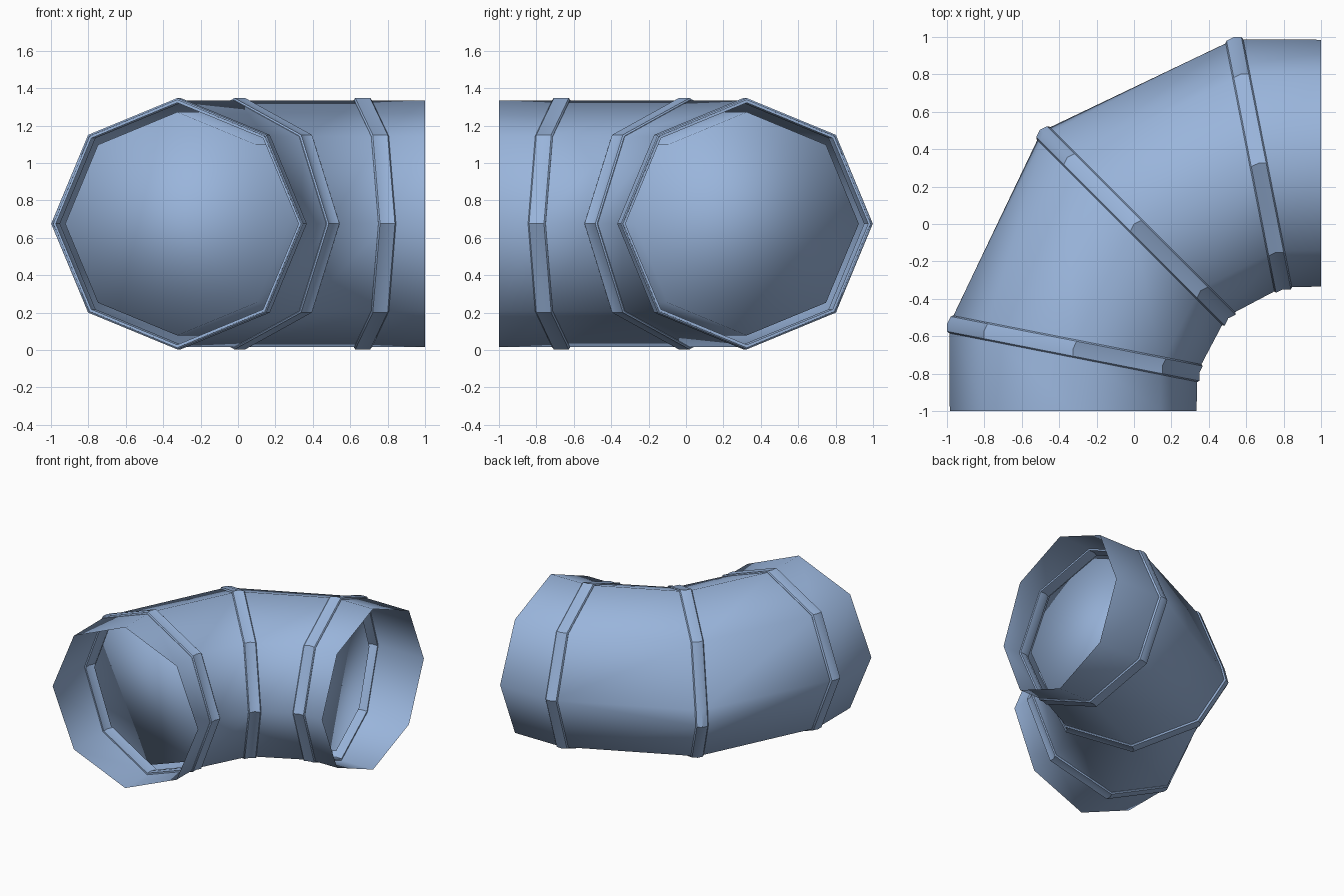
import bpy, bmesh
from math import pi, cos, sin, radians
from mathutils import Vector

cube = bpy.data.objects.get("Cube")
if cube:
    bpy.data.objects.remove(cube, do_unlink=True)

# One painted-metal colour
metal = bpy.data.materials.new("blue_grey_metal")
metal.use_nodes = True
colour = (0.32, 0.46, 0.71, 1)
metal.diffuse_color = colour
metal.node_tree.nodes["Principled BSDF"].inputs["Base Color"].default_value = colour

MID, RADIUS, SIDES = 0.675, 0.66, 8


def mirrored(v):
    """Reflect across the diagonal symmetry plane of the elbow."""
    return Vector((-v.y, -v.x, 0))


# Stations along the duct: centre and half-width vector toward the inner bend
half = [(Vector((-0.325, -1, 0)), Vector((0.66, 0, 0))),
        (Vector((-0.325, -0.665, 0)), Vector((0.662, -0.13, 0)))]
middle = (Vector((0, 0, 0)), Vector((0.495, -0.495, 0)))
stations = half + [middle] + [(mirrored(c), mirrored(h)) for c, h in reversed(half)]


def ring(centre, h, scale=1.0, ledge=False):
    """Octagon with a doubled outer corner; ledge pulls that corner apart."""
    pts = []
    for i in range(SIDES + 1):
        a = -pi + 2 * pi * i / SIDES
        p = centre + h * scale * cos(a)
        p.z = MID + RADIUS * scale * sin(a)
        pts.append(p)
    if ledge:
        pts[0].z = MID - 0.13
        pts[-1] += h * 0.04
        pts[-1].z = MID - 0.01
    return pts


def loft(name, rings, closed=False, caps=False, smooth_angle=50):
    bm = bmesh.new()
    rows = [[bm.verts.new(p) for p in r] for r in rings]
    pairs = list(zip(rows, rows[1:]))
    if closed:
        pairs.append((rows[-1], rows[0]))
    for a, b in pairs:
        for i in range(SIDES + 1):
            bm.faces.new((a[i - 1], a[i], b[i], b[i - 1]))
    if caps:
        for r in (rows[0], rows[-1]):
            bm.faces.new(r[:-1])
    # Weld the doubled corner wherever it is not pulled apart
    bmesh.ops.remove_doubles(bm, verts=bm.verts, dist=0.0005)
    bmesh.ops.recalc_face_normals(bm, faces=bm.faces)
    mesh = bpy.data.meshes.new(name)
    bm.to_mesh(mesh)
    bm.free()
    mesh.materials.append(metal)
    obj = bpy.data.objects.new(name, mesh)
    bpy.context.collection.objects.link(obj)
    bpy.ops.object.select_all(action='DESELECT')
    obj.select_set(True)
    bpy.context.view_layer.objects.active = obj
    bpy.ops.object.shade_smooth_by_angle(angle=radians(smooth_angle))


# Thin outer shell, with a folded ledge at the outer corner of the middle seam
loft("duct_shell", [ring(c, h, ledge=(i == 2)) for i, (c, h) in enumerate(stations)])

# Solid inner core filling the bend
loft("inner_core", [ring(c, h, 0.905) for c, h in stations[1:4]], caps=True,
     smooth_angle=180)

# Raised bands over the three seams, mitred so each side follows its own segment
PROFILE = [(-1, 0.98), (-1, 1.005), (-0.85, 1.018), (0, 1.018),
           (0.85, 1.018), (1, 1.005), (1, 0.98), (0, 0.98)]
for name, i in (("front_seam_band", 1), ("middle_seam_band", 2), ("side_seam_band", 3)):
    c, h = stations[i]
    normal = Vector((-h.y, h.x, 0)).normalized()
    rings = []
    for t, scale in PROFILE:
        j = i if t > 0 else i - 1
        along = stations[j + 1][0] - stations[j][0]
        offset = along * (0.048 * t / along.dot(normal))
        rings.append(ring(c + offset, h, scale, ledge=(i == 2)))
    loft(name, rings, closed=True, smooth_angle=36)
